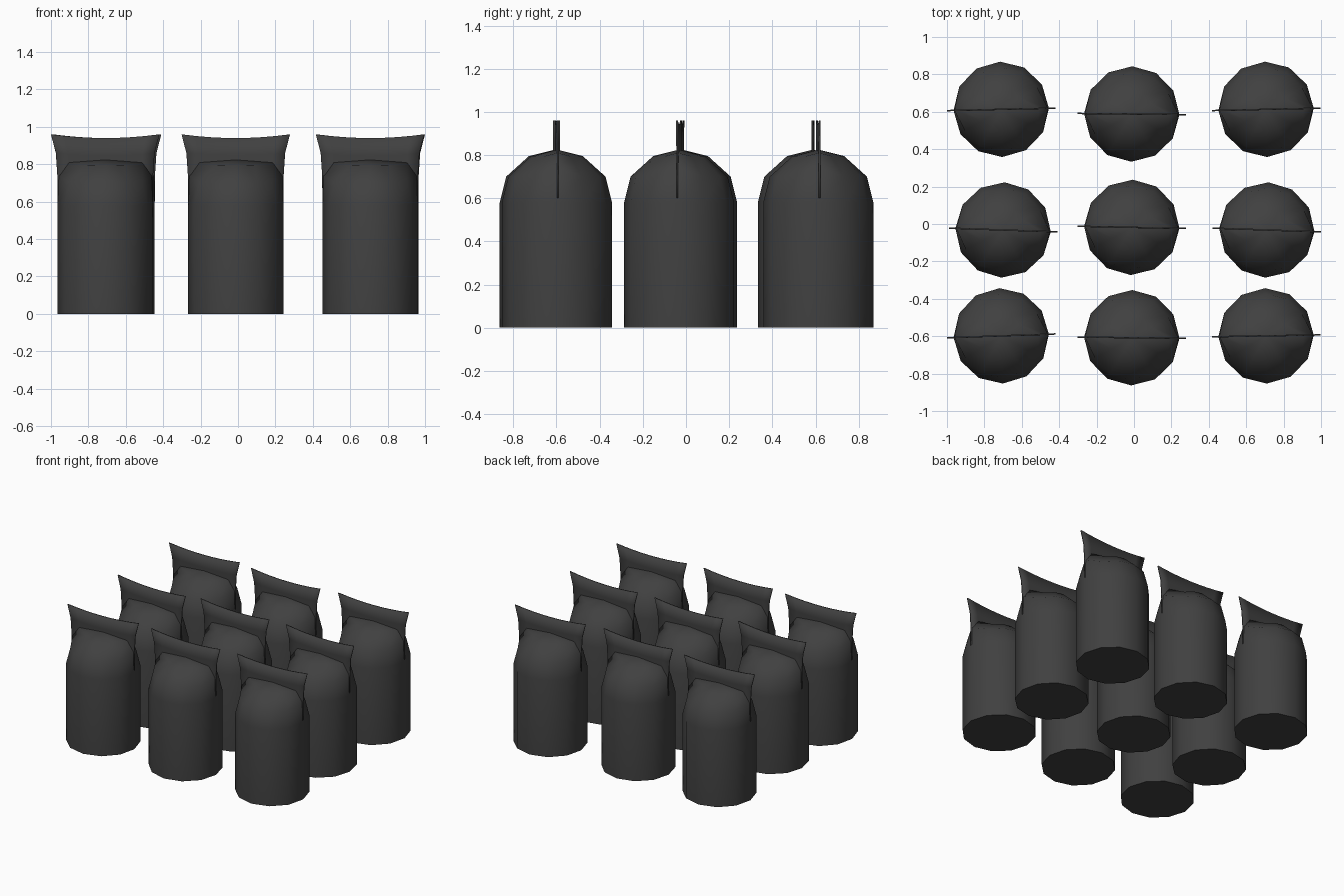
import bpy, bmesh
from math import sin, cos, pi, radians

cube = bpy.data.objects.get("Cube")
if cube:
    bpy.data.objects.remove(cube, do_unlink=True)

charcoal = bpy.data.materials.new("charcoal")
charcoal.use_nodes = True
colour = (0.052, 0.052, 0.052, 1)
charcoal.diffuse_color = colour
charcoal.node_tree.nodes["Principled BSDF"].inputs["Base Color"].default_value = colour

SIDES = 12
RADIUS = 0.255
# (radius, height) of each ring, and (reach, height) of its two seam corners
RINGS = [((RADIUS, 0), None), ((RADIUS, 0.58), None),
         ((0.225, 0.70), (0.25, 0.74)), ((0.12, 0.795), (0.2, 0.81))]


def finish(bm, name):
    bmesh.ops.recalc_face_normals(bm, faces=bm.faces)
    mesh = bpy.data.meshes.new(name)
    bm.to_mesh(mesh)
    bm.free()
    mesh.materials.append(charcoal)
    return mesh


def body_mesh():
    # Straight sack with a dome whose sides are pinched out to the seam
    bm = bmesh.new()
    loops = []
    for ring, seam in RINGS:
        loop = []
        for i in range(SIDES):
            r, z = seam if seam and i % (SIDES // 2) == 0 else ring
            a = 2 * pi * i / SIDES
            loop.append(bm.verts.new((r * cos(a), r * sin(a), z)))
        loops.append(loop)
    for low, high in zip(loops, loops[1:]):
        for i in range(SIDES):
            j = (i + 1) % SIDES
            bm.faces.new((low[i], low[j], high[j], high[i]))
    bm.faces.new(loops[0])
    tip = bm.verts.new((0, 0, 0.825))
    for i in range(SIDES):
        bm.faces.new((loops[-1][i], loops[-1][(i + 1) % SIDES], tip))
    return finish(bm, "sack_body")


def fin_mesh():
    # Thin sealed strip, flared at the corners and dipping in the middle
    bm = bmesh.new()
    rows = [(0.255, 0.6), (0.256, 0.74), (0.264, 0.86), (0.29, 0.96)]
    cols = 8
    grid = []
    for k, (half, z) in enumerate(rows):
        line = []
        for c in range(cols + 1):
            t = 2 * c / cols - 1
            dip = 0.02 * (1 - t * t) * k / 3
            line.append(bm.verts.new((half * t, 0, z - dip)))
        grid.append(line)
    for low, high in zip(grid, grid[1:]):
        for c in range(cols):
            bm.faces.new((low[c], low[c + 1], high[c + 1], high[c]))
    return finish(bm, "seal_fin")


body, fin = body_mesh(), fin_mesh()

# Three rows of three sacks: x, y, turn in degrees
SACKS = [(-0.71, 0.613, 1.3), (-0.012, 0.588, -0.6), (0.706, 0.613, 1.3),
         (-0.70, -0.032, -2), (-0.012, -0.018, -1.2), (0.71, -0.032, -2),
         (-0.71, -0.598, 2), (-0.012, -0.608, -0.7), (0.706, -0.598, 1)]


def place(name, mesh, x, y, turn):
    ob = bpy.data.objects.new(name, mesh.copy())
    ob.location = (x, y, 0)
    ob.rotation_euler.z = radians(turn)
    bpy.context.collection.objects.link(ob)
    bpy.ops.object.select_all(action="DESELECT")
    ob.select_set(True)
    bpy.context.view_layer.objects.active = ob
    bpy.ops.object.shade_smooth_by_angle(angle=radians(60))
    return ob


for n, (x, y, turn) in enumerate(SACKS, 1):
    place(f"sack_body_{n}", body, x, y, turn)
    strip = place(f"seal_fin_{n}", fin, x, y, turn)
    thick = strip.modifiers.new("thickness", "SOLIDIFY")
    thick.thickness = 0.008
    thick.offset = 0
